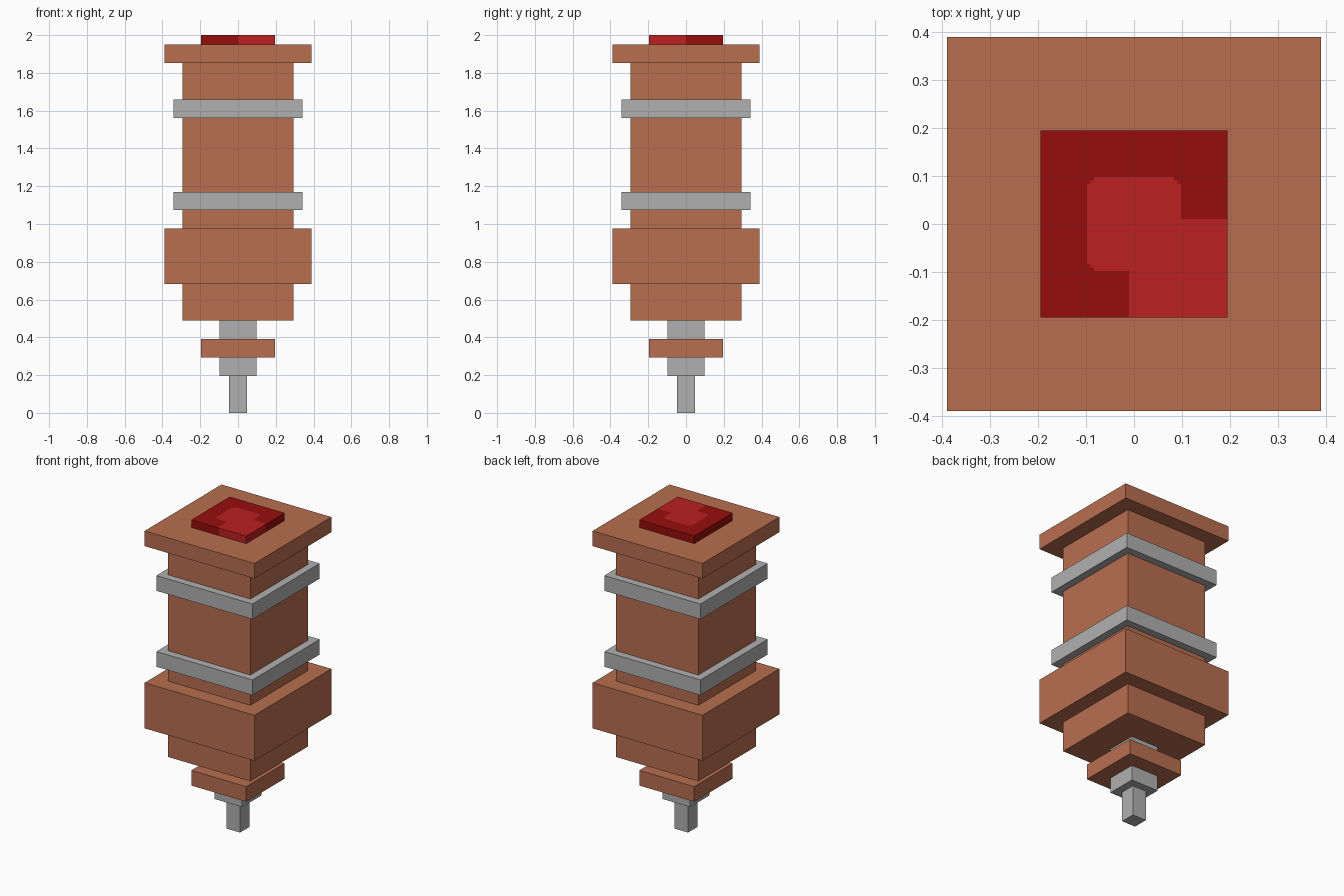
import bpy, bmesh

if "Cube" in bpy.data.objects:
    bpy.data.objects.remove(bpy.data.objects["Cube"])

U = 2 / 41  # one block unit


def material(name, color):
    m = bpy.data.materials.new(name)
    m.diffuse_color = (*color, 1)
    m.use_nodes = True
    m.node_tree.nodes["Principled BSDF"].inputs["Base Color"].default_value = m.diffuse_color
    return m


copper = material("copper", (0.479, 0.156, 0.080))
steel = material("steel_grey", (0.434, 0.434, 0.434))
dark_red = material("dark_red", (0.310, 0.004, 0.004))
bright_red = material("bright_red", (0.503, 0.014, 0.015))


def block(name, half, z0, z1, mats):
    """Square block given by half width, bottom and top in units."""
    bm = bmesh.new()
    bmesh.ops.create_cube(bm, size=1)
    for v in bm.verts:
        v.co.x *= 2 * half * U
        v.co.y *= 2 * half * U
        v.co.z = (z0 if v.co.z < 0 else z1) * U
    mesh = bpy.data.meshes.new(name)
    bm.to_mesh(mesh)
    bm.free()
    for m in mats:
        mesh.materials.append(m)
    obj = bpy.data.objects.new(name, mesh)
    bpy.context.collection.objects.link(obj)
    return obj


# Lower shaft, stem and its collar
block("shaft", 1, 0, 4, [steel])
block("stem", 2, 4, 10, [steel])
block("stem_collar", 4, 6, 8, [copper])

# Main column with wide collar and cap
block("column", 6, 10, 38, [copper])
block("wide_collar", 8, 14, 20, [copper])
block("cap", 8, 38, 40, [copper])

# Metal rings around the column
for name, z in (("lower_ring", 22), ("upper_ring", 32)):
    block(name, 7, z, z + 2, [steel])

# Red button, cut into cells for its two-tone pattern
button = block("button", 4, 40, 41, [dark_red, bright_red])
bm = bmesh.new()
bm.from_mesh(button.data)
for axis in ((1, 0, 0), (0, 1, 0)):
    for c in (-0.098, -0.091, -0.083, -0.01, 0, 0.01, 0.083, 0.091, 0.098):
        bmesh.ops.bisect_plane(bm, geom=bm.verts[:] + bm.edges[:] + bm.faces[:],
                               plane_co=[a * c for a in axis], plane_no=axis)
bm.normal_update()
for f in bm.faces:
    x, y, _ = f.calc_center_median()
    if f.normal.z > 0.5:
        # centre patch with clipped corners, plus the front right quarter
        centre = max(abs(x), abs(y)) < 0.098 and abs(x) + abs(y) < 0.18
        bright = centre or (x > -0.01 and y < 0.01)
    else:
        bright = x > 0 and y < 0
    f.material_index = int(bright)
bm.to_mesh(button.data)
bm.free()
